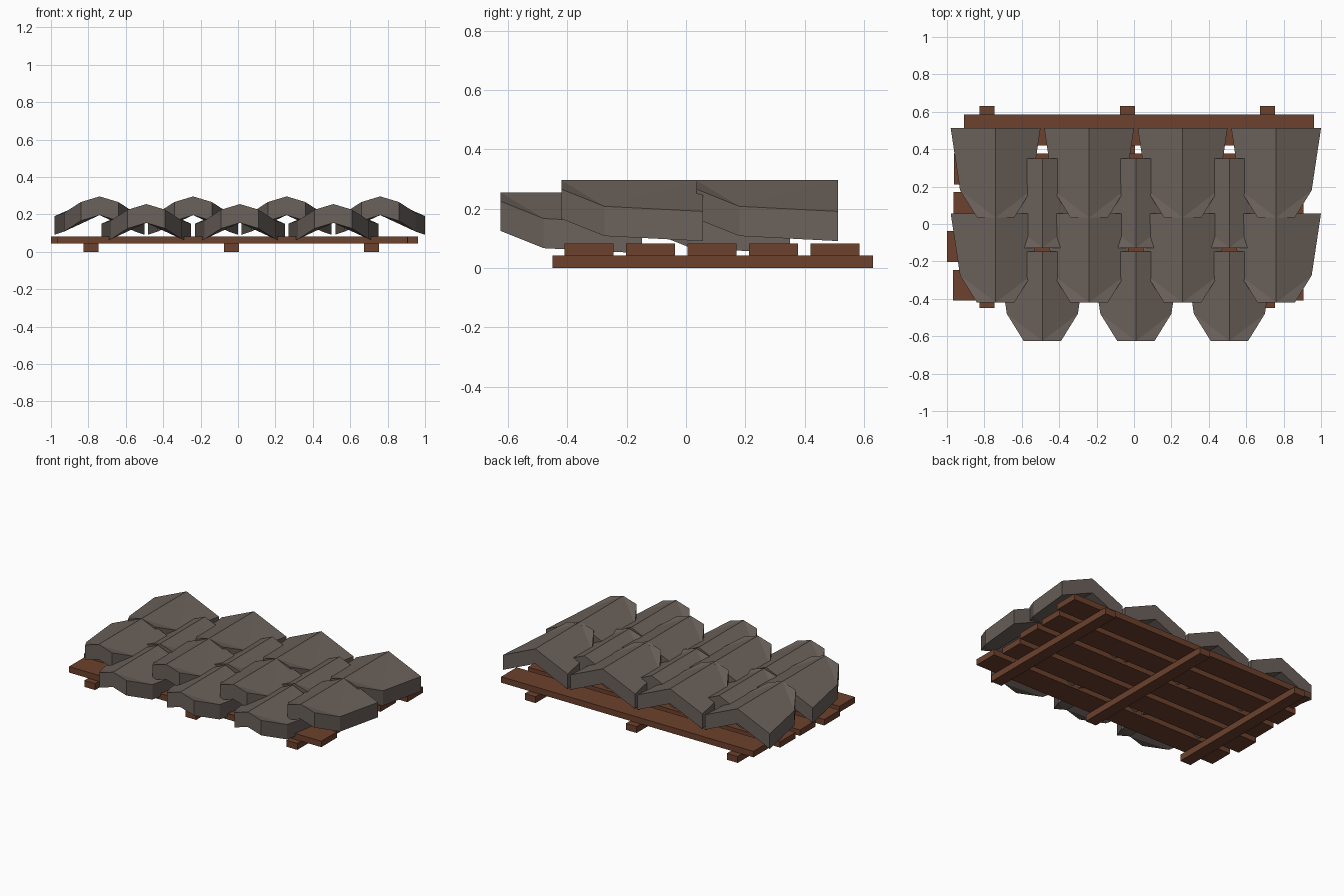
import bpy
import bmesh

cube = bpy.data.objects.get("Cube")
if cube:
    bpy.data.objects.remove(cube, do_unlink=True)


def make_material(name, color):
    mat = bpy.data.materials.new(name)
    mat.use_nodes = True
    mat.diffuse_color = (*color, 1)
    bsdf = next(n for n in mat.node_tree.nodes if n.type == 'BSDF_PRINCIPLED')
    bsdf.inputs["Base Color"].default_value = (*color, 1)
    bsdf.inputs["Roughness"].default_value = 0.9
    return mat


slate = make_material("grey brown slate", (0.147, 0.120, 0.104))
wood = make_material("red brown wood", (0.150, 0.053, 0.026))


def finish(bm, name, mat):
    bmesh.ops.recalc_face_normals(bm, faces=bm.faces)
    mesh = bpy.data.meshes.new(name)
    bm.to_mesh(mesh)
    bm.free()
    mesh.materials.append(mat)
    obj = bpy.data.objects.new(name, mesh)
    bpy.context.collection.objects.link(obj)
    return obj


def plank(name, x0, x1, y0, y1, z0, z1):
    bm = bmesh.new()
    bmesh.ops.create_cube(bm, size=1)
    for v in bm.verts:
        v.co.x = x1 if v.co.x > 0 else x0
        v.co.y = y1 if v.co.y > 0 else y0
        v.co.z = z1 if v.co.z > 0 else z0
    return finish(bm, name, wood)


# Tile edge, back to front: half width, distance from front, drop below ridge
EDGE = [(0.24, 0.477, 0.105), (0.19, 0.145, 0.088), (0.10, 0, 0.03)]
THICK = 0.10


def tile(name, x, y_front, ridge):
    bm = bmesh.new()
    layers = []
    for z in (ridge, ridge - THICK):
        right = [bm.verts.new((x + w, y_front + y, z - d)) for w, y, d in EDGE]
        left = [bm.verts.new((x - w, y_front + y, z - d)) for w, y, d in EDGE]
        back = bm.verts.new((x, y_front + EDGE[0][1], z))
        front = bm.verts.new((x, y_front, z))
        # Each slope is a fan around the ridge
        for a, b, c in (right, left):
            bm.faces.new((back, a, b))
            bm.faces.new((back, b, front))
            bm.faces.new((front, b, c))
        layers.append([back, *right, front, *reversed(left)])
    # Rim joining the two layers
    top, low = layers
    for i in range(len(top)):
        j = (i + 1) % len(top)
        bm.faces.new((top[i], top[j], low[j], low[i]))
    return finish(bm, name, slate)


# Runners underneath
for i, x in enumerate((-0.785, -0.035, 0.715)):
    plank(f"runner_{i + 1}", x - 0.04, x + 0.04, -0.45, 0.63, 0, 0.043)

# Cross boards, each slightly shifted sideways
for i, x in enumerate((-0.967, -1.0, -0.965, -0.963, -0.91)):
    y = -0.41 + i * 0.2075
    plank(f"cross_board_{i + 1}", x, x + 1.872, y, y + 0.165, 0.043, 0.083)

# Lower tiles bridge the gaps between the upper tiles
for row, y in enumerate((-0.625, -0.127)):
    for col in range(3):
        tile(f"lower_tile_{row + 1}_{col + 1}", -0.49 + col * 0.5, y, 0.255)
for row, y in enumerate((-0.42, 0.035)):
    for col in range(4):
        tile(f"upper_tile_{row + 1}_{col + 1}", -0.74 + col * 0.5, y, 0.296)
